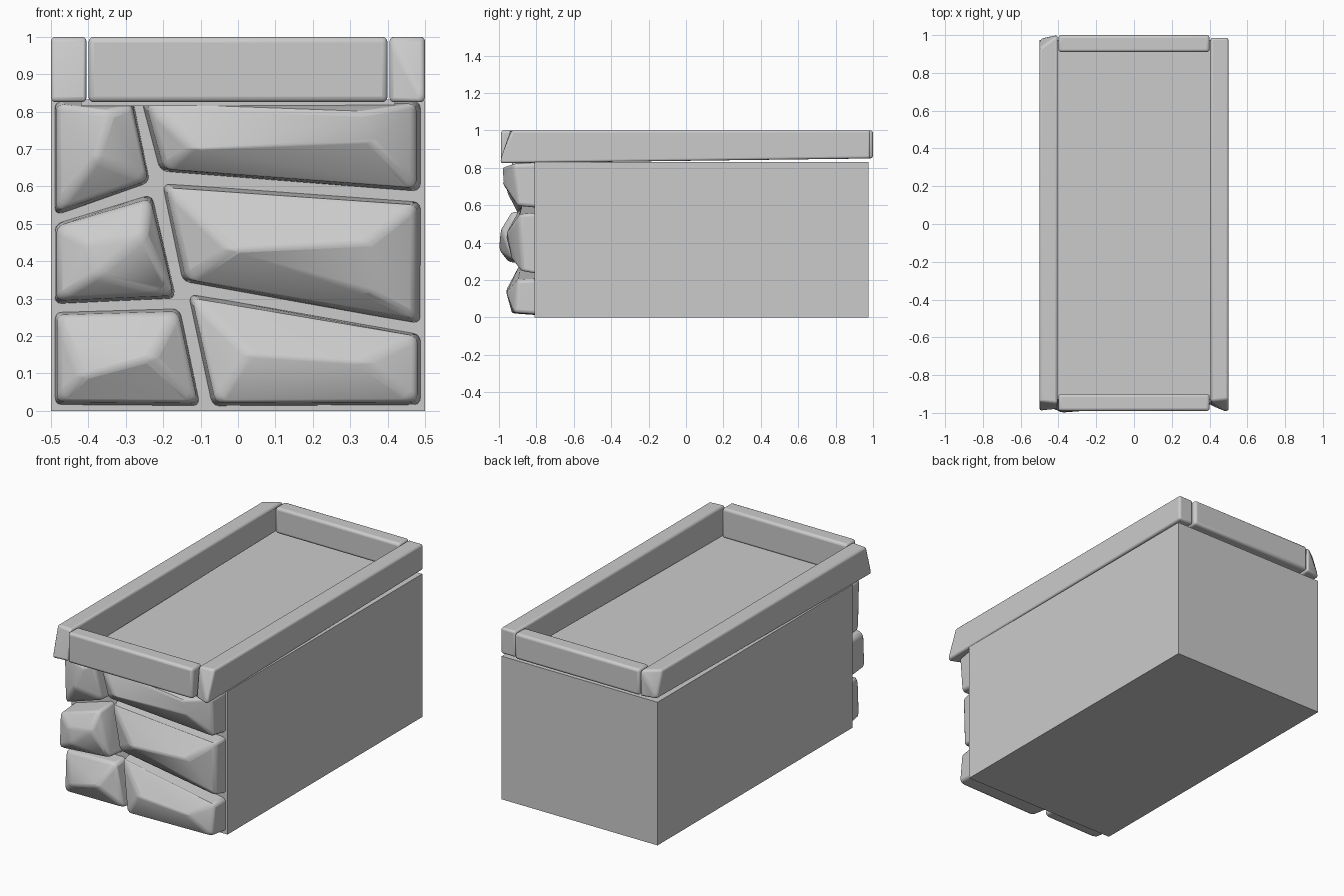
import bpy
import bmesh
from math import radians

cube = bpy.data.objects.get("Cube")
if cube:
    bpy.data.objects.remove(cube, do_unlink=True)

stone_mat = bpy.data.materials.new("grey stone")
stone_mat.use_nodes = True
GREY = (0.6, 0.6, 0.6, 1)
stone_mat.diffuse_color = GREY
stone_mat.node_tree.nodes["Principled BSDF"].inputs["Base Color"].default_value = GREY


def hull(name, points, bevel=0.0):
    """Convex block around the points, with softly rounded edges."""
    bm = bmesh.new()
    for p in points:
        bm.verts.new(p)
    res = bmesh.ops.convex_hull(bm, input=bm.verts)
    loose = {v for v in res["geom_interior"] if isinstance(v, bmesh.types.BMVert)}
    bmesh.ops.delete(bm, geom=list(loose), context="VERTS")
    bmesh.ops.dissolve_limit(bm, angle_limit=radians(1), verts=bm.verts, edges=bm.edges)
    bmesh.ops.recalc_face_normals(bm, faces=bm.faces)
    mesh = bpy.data.meshes.new(name)
    bm.to_mesh(mesh)
    bm.free()
    mesh.materials.append(stone_mat)
    obj = bpy.data.objects.new(name, mesh)
    bpy.context.collection.objects.link(obj)
    if bevel:
        mod = obj.modifiers.new("soft edges", "BEVEL")
        mod.width = bevel
        mod.segments = 3
        mod.limit_method = "ANGLE"
        mod.angle_limit = radians(25)
        bpy.ops.object.select_all(action="DESELECT")
        obj.select_set(True)
        bpy.context.view_layer.objects.active = obj
        bpy.ops.object.shade_smooth_by_angle(angle=radians(35))
    return obj


def block(name, xs, ys, zs, bevel=0.0):
    return hull(name, [(x, y, z) for x in xs for y in ys for z in zs], bevel)


# Main body and the recessed floor behind the front rail
block("body", (-0.5, 0.5), (-0.81, 0.975), (0, 0.83))
block("recessed_floor", (-0.42, 0.42), (-0.93, 0.93), (0.815, 0.832))

# Short rails of the rim
block("front_rail", (-0.4, 0.4), (-0.99, -0.9), (0.825, 1), 0.015)
block("back_rail", (-0.4, 0.4), (0.91, 1), (0.85, 1), 0.015)


def long_rail(name, side, front, back):
    """Rail from inner and outer end positions; each end: (low in, low out, top in, top out)."""
    pts = []
    for ends, low in ((front, 0.825), (back, 0.85)):
        for y, x, z in zip(ends, (0.405, 0.5) * 2, (low, low, 1, 1)):
            pts.append((side * x, y, z))
    return hull(name, pts, 0.012)


long_rail("right_rail", 1, (-0.96, -1, -0.94, -0.93), (0.985, 0.985, 0.985, 0.985))
long_rail("left_rail", -1, (-0.98, -0.99, -0.95, -0.94), (1, 0.98, 1, 0.93))


def stone(name, outline, depth, peaks):
    """Facing stone: outline (x, z), shoulder depth, raised points (x, z, depth)."""
    cx = sum(p[0] for p in outline) / len(outline)
    cz = sum(p[1] for p in outline) / len(outline)
    pts = [(x, -0.79, z) for x, z in outline]
    for (x, z), d in zip(outline, depth):
        pts.append((x + (cx - x) * 0.04, -0.81 - d, z + (cz - z) * 0.08))
    pts += [(x, -0.81 - d, z) for x, z, d in peaks]
    return hull(name, pts, 0.016)


# Facing stones on the front, top course to bottom course
stone("top_left_stone",
      [(-0.49, 0.83), (-0.28, 0.83), (-0.235, 0.61), (-0.49, 0.52)],
      (0.09, 0.11, 0.09, 0.08), [(-0.38, 0.67, 0.15), (-0.34, 0.8, 0.14)])
stone("top_right_stone",
      [(-0.26, 0.83), (0.49, 0.83), (0.49, 0.585), (-0.21, 0.64)],
      (0.1, 0.11, 0.09, 0.1), [(-0.12, 0.7, 0.16), (0.36, 0.72, 0.17), (0.34, 0.8, 0.17)])
stone("middle_left_stone",
      [(-0.49, 0.5), (-0.23, 0.58), (-0.165, 0.3), (-0.49, 0.285)],
      (0.13, 0.12, 0.12, 0.14), [(-0.25, 0.47, 0.18), (-0.38, 0.36, 0.19), (-0.4, 0.45, 0.18)])
stone("middle_right_stone",
      [(-0.205, 0.61), (0.49, 0.56), (0.49, 0.23), (-0.15, 0.345)],
      (0.07, 0.08, 0.07, 0.08), [(-0.02, 0.43, 0.15), (0.35, 0.45, 0.15), (0.36, 0.31, 0.12)])
stone("bottom_left_stone",
      [(-0.49, 0.265), (-0.155, 0.275), (-0.1, 0.012), (-0.49, 0.015)],
      (0.08, 0.08, 0.08, 0.09), [(-0.23, 0.14, 0.15), (-0.42, 0.09, 0.13)])
stone("bottom_right_stone",
      [(-0.135, 0.315), (0.49, 0.205), (0.49, 0.015), (-0.07, 0.012)],
      (0.07, 0.09, 0.11, 0.12), [(0.03, 0.15, 0.15), (0.34, 0.13, 0.15)])
